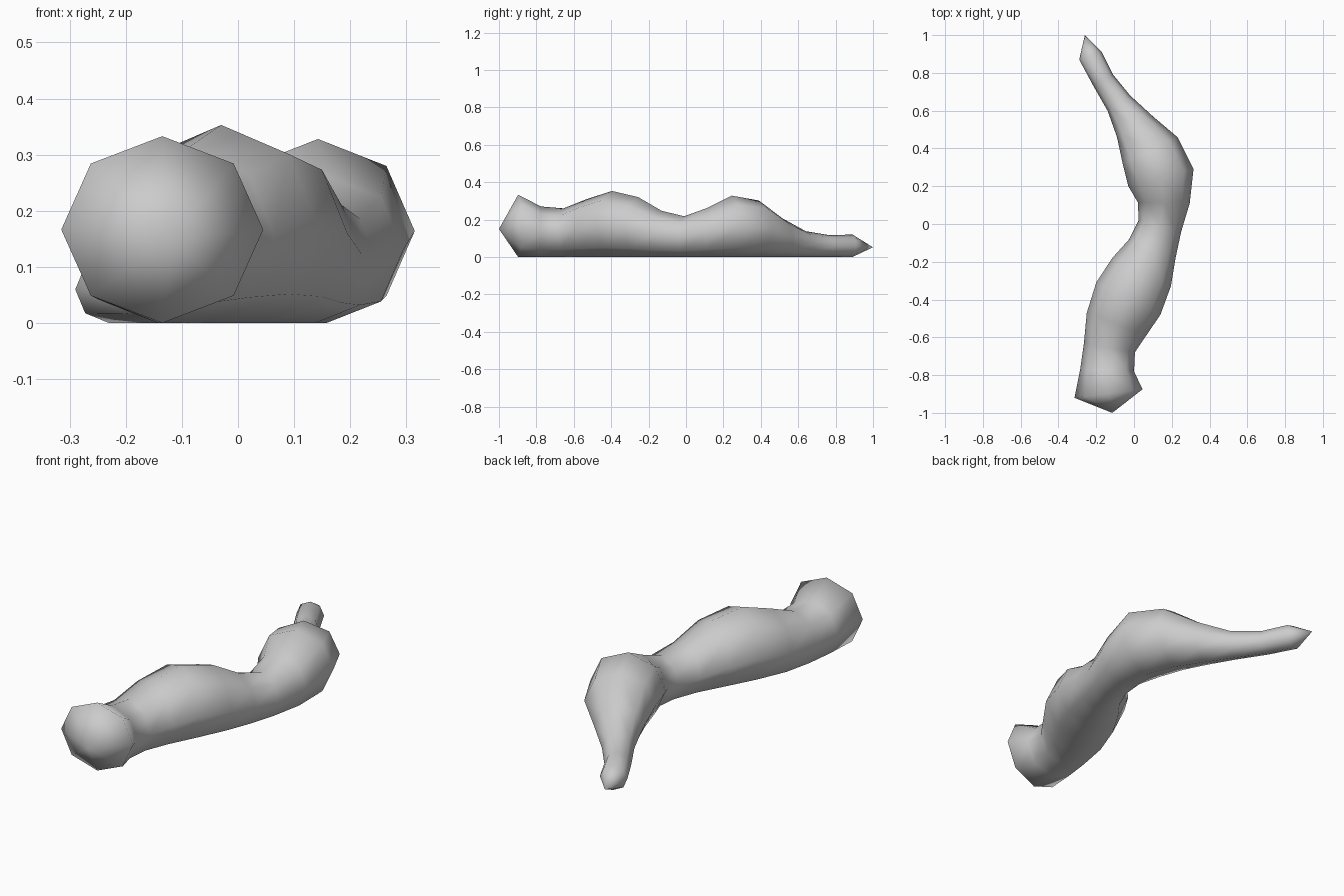
import bpy, bmesh
from math import sin, cos, tau
from mathutils import Vector

if "Cube" in bpy.data.objects:
    bpy.data.objects.remove(bpy.data.objects["Cube"])

SIDES = 8
# Each section: left x, left y, right x, right y, height
sections = [
    (-.315, -.92, .045, -.875, .333), (-.285, -.77, .0, -.78, .27),
    (-.265, -.63, .005, -.68, .26), (-.25, -.47, .065, -.59, .31),
    (-.20, -.31, .14, -.48, .353), (-.115, -.18, .195, -.33, .32),
    (-.025, -.08, .22, -.18, .247), (.025, .02, .25, -.04, .218),
    (.02, .115, .295, .11, .262), (-.03, .20, .315, .29, .328),
    (-.06, .32, .23, .46, .302), (-.09, .46, .10, .57, .207),
    (-.14, .60, -.02, .68, .138), (-.22, .74, -.11, .79, .117),
    (-.29, .87, -.17, .91, .12),
]
front_tip, back_tip = (-.115, -1, .15), (-.26, 1, .052)


def add_ring(bm, lx, ly, rx, ry, height):
    left, right = Vector((lx, ly, 0)), Vector((rx, ry, 0))
    mid, half = (left + right) / 2, (right - left) / 2
    ring = []
    for i in range(SIDES):
        a = tau * i / SIDES
        p = mid + half * cos(a)
        p.z = height / 2 * (1 + sin(a))
        ring.append(bm.verts.new(p))
    return ring


# Winding body lofted through the sections
bm = bmesh.new()
rings = [add_ring(bm, *s) for s in sections]
first, last = bm.verts.new(front_tip), bm.verts.new(back_tip)
for i in range(SIDES):
    j = (i + 1) % SIDES
    for a, b in zip(rings, rings[1:]):
        bm.faces.new((a[i], a[j], b[j], b[i]))
    # Pointed end caps
    bm.faces.new((first, rings[0][j], rings[0][i]))
    bm.faces.new((last, rings[-1][i], rings[-1][j]))
bmesh.ops.recalc_face_normals(bm, faces=bm.faces)
for f in bm.faces:
    f.smooth = True
mesh = bpy.data.meshes.new("worm_body")
bm.to_mesh(mesh)
bm.free()
bpy.context.collection.objects.link(bpy.data.objects.new("worm_body", mesh))
